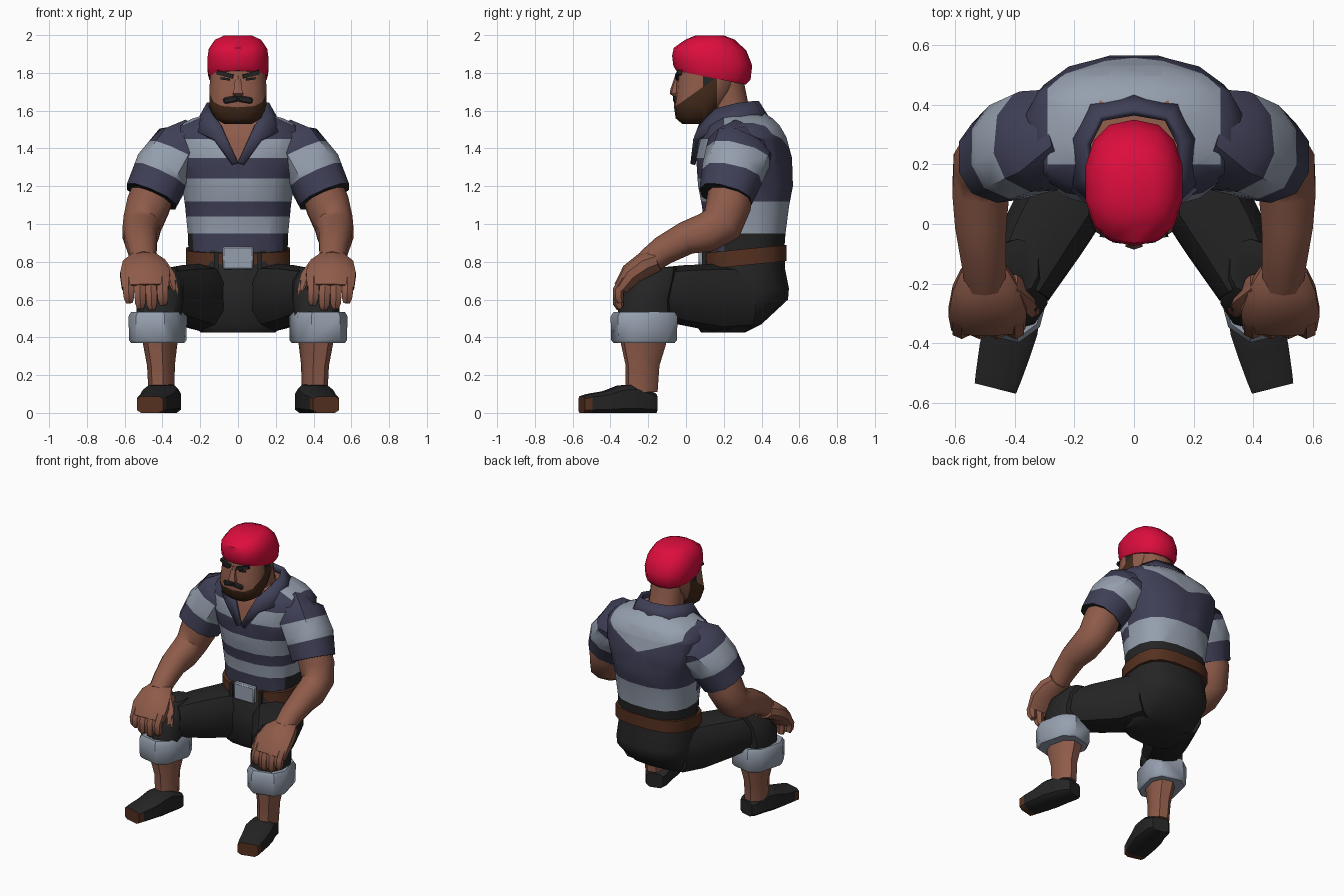
import bpy, bmesh, math
from mathutils import Vector, Matrix

if "Cube" in bpy.data.objects:
    bpy.data.objects.remove(bpy.data.objects["Cube"])

COL = {"cap_red": (0.72, 0.004, 0.047), "skin": (0.27, 0.105, 0.068), "light_grey": (0.30, 0.345, 0.42),
       "navy": (0.05, 0.05, 0.095), "charcoal": (0.018, 0.018, 0.018), "leather_brown": (0.09, 0.03, 0.014),
       "beard_brown": (0.055, 0.022, 0.01)}
MATS = {}
for k, c in COL.items():
    MATS[k] = bpy.data.materials.new(k)
    MATS[k].diffuse_color = (*c, 1)


def finish(bm, name, mat, rule=None, mirror=False, cuts=()):
    """Cut the mesh along planes, colour its faces, shade it and make the object."""
    for co, no in cuts:
        bmesh.ops.bisect_plane(bm, geom=bm.verts[:] + bm.edges[:] + bm.faces[:], dist=1e-5,
                               plane_co=co, plane_no=no)
    bmesh.ops.recalc_face_normals(bm, faces=bm.faces[:])
    used = [mat]
    for f in bm.faces:
        k = rule(f.calc_center_median()) if rule else mat
        if k not in used:
            used.append(k)
        f.material_index = used.index(k)
        f.smooth = True
    for e in bm.edges:
        e.smooth = e.calc_face_angle(0) < math.radians(42)
    me = bpy.data.meshes.new(name)
    bm.to_mesh(me)
    bm.free()
    for k in used:
        me.materials.append(MATS[k])
    ob = bpy.data.objects.new(name, me)
    bpy.context.collection.objects.link(ob)
    if mirror:
        m = ob.modifiers.new("mirror", "MIRROR")
        m.use_mirror_merge = False
    return ob


def loft(name, secs, mat, n=8, p=2.4, axis=None, side=(1, 0, 0), **kw):
    """Skin rounded rings (x, y, z, half width, half depth[, tilt]) along a path."""
    bm = bmesh.new()
    pts = [Vector(s[:3]) for s in secs]
    rings = []
    for i, s in enumerate(secs):
        t = Vector(axis) if axis else pts[min(i + 1, len(pts) - 1)] - pts[max(i - 1, 0)]
        if len(s) > 5:
            t = Vector((0, s[5], 1))
        t.normalize()
        u = Vector(side)
        u = (u - t * u.dot(t)).normalized()
        v = t.cross(u)
        ring = []
        for j in range(n):
            a = 2 * math.pi * (j + 0.5) / n
            c, d = (math.copysign(abs(q) ** (2 / p), q) for q in (math.cos(a), math.sin(a)))
            ring.append(bm.verts.new(pts[i] + u * c * s[3] + v * d * s[4]))
        rings.append(ring)
    for a, b in zip(rings, rings[1:]):
        for j in range(n):
            bm.faces.new((a[j], a[(j + 1) % n], b[(j + 1) % n], b[j]))
    bm.faces.new(rings[0])
    bm.faces.new(rings[-1])
    return finish(bm, name, mat, **kw)


def rows(data):
    """Level rings given as (z, half width, front y, back y[, tilt])."""
    return [(0, (r[2] + r[3]) / 2, r[0], r[1], (r[3] - r[2]) / 2, *r[4:]) for r in data]


def box(name, loc, size, mat, roll=0, yaw=0, bevel=0, **kw):
    bm = bmesh.new()
    bmesh.ops.create_cube(bm, size=1)
    bmesh.ops.scale(bm, vec=size, verts=bm.verts)
    if bevel:
        bmesh.ops.bevel(bm, geom=bm.edges[:], offset=bevel, segments=1, affect="EDGES")
    bm.transform(Matrix.Translation(loc) @ Matrix.Rotation(yaw, 4, "Z") @ Matrix.Rotation(roll, 4, "Y"))
    return finish(bm, name, mat, **kw)


# Shirt body with stripes, back yoke and open neck
def shirt_rule(c):
    x, y, z = abs(c.x), c.y, c.z
    if z > 1.58 or (y < 0.2 and z > 1.32 + 2.2 * x):
        return "skin"
    if z < 0.95:
        return "navy" if y < 0.2 else "charcoal"
    if y < 0.2 or (y < 0.28 and z < 1.45):
        return "light_grey" if z < 1.04 or 1.12 < z < 1.24 or 1.35 < z < 1.45 else "navy"
    return "light_grey" if z < 1.12 or (z > 1.36 + 0.4 * x and x < 0.29) else "navy"


cuts = [((0, 0, z), (0, 0, 1)) for z in (0.95, 1.04, 1.12, 1.24, 1.35, 1.45)]
cuts += [((0, y, 0), (0, 1, 0)) for y in (0.2, 0.28)]
for s in (1, -1):
    cuts += [((0, 0, 1.32), (2.2 * s, 0, -1)), ((0, 0, 1.36), (0.4 * s, 0, -1)), ((0.29 * s, 0, 0), (1, 0, 0))]
loft("shirt", rows([(0.82, .265, .11, .52), (0.95, .27, .10, .53), (1.1, .285, .08, .55), (1.2, .30, .06, .57),
                    (1.35, .35, .05, .565), (1.46, .37, .075, .535), (1.52, .33, .10, .50), (1.56, .24, .14, .46),
                    (1.585, .15, .17, .42)]),
     "navy", n=16, p=2.5, axis=(0, 0, 1), cuts=cuts, rule=shirt_rule)

# Collar: a folded band running round the neck and down to the point of the neck opening
top = [(0, .375, 1.645), (.11, .355, 1.645), (.155, .27, 1.635), (.15, .16, 1.605), (.09, .08, 1.525), (0, .04, 1.325)]
low = [(0, .435, 1.55), (.148, .405, 1.545), (.21, .29, 1.535), (.215, .13, 1.485), (.125, .05, 1.445), (.03, .035, 1.315)]
bm = bmesh.new()
a, b = ([bm.verts.new(q) for q in r] for r in (top, low))
for i in range(5):
    bm.faces.new((a[i], b[i], b[i + 1], a[i + 1]))
ob = finish(bm, "collar", "navy", mirror=True)
ob.modifiers["mirror"].use_mirror_merge = True
so = ob.modifiers.new("thickness", "SOLIDIFY")
so.thickness, so.offset = 0.025, 0

# Sleeves with a light band and a shadowed charcoal lining at the opening
A, O = Vector((.42, -.2, -.88)).normalized(), Vector((.3, .28, 1.42))


def sleeve_rule(c):
    s = (c - O).dot(A)
    return "light_grey" if .065 < s < .205 else "charcoal" if s > .315 else "navy"


loft("sleeve", [(.24, .31, 1.41, .12, .16), (.32, .28, 1.38, .15, .178), (.40, .25, 1.28, .155, .168),
                (.46, .21, 1.145, .145, .145)], "navy", n=10, mirror=True,
     cuts=[(O + A * s, A) for s in (.065, .205)], rule=sleeve_rule)

# Arms, palms, fingers and thumbs
loft("arm", [(.43, .24, 1.22, .115, .115), (.475, .225, 1.1, .12, .12), (.508, .19, 1.0, .105, .115),
             (.515, .11, .955, .10, .105), (.515, 0, .925, .09, .088), (.505, -.12, .86, .078, .078),
             (.50, -.2, .80, .07, .068)], "skin", n=10, p=2.2, mirror=True)
loft("palm", [(.505, -.15, .81, .08, .06), (.50, -.21, .79, .115, .068), (.492, -.29, .735, .138, .06),
              (.49, -.345, .66, .13, .04)], "skin", p=2.2, n=10, mirror=True)
for i, tip in enumerate((.575, .55, .555, .585)):
    x = .40 + .06 * i
    loft("finger", [(x, -.32, .71, .034, .03), (x, -.358, .65, .034, .03), (x - .003, -.358, tip + .025, .031, .028),
                    (x - .005, -.348, tip, .02, .018)], "skin", n=6, p=2.2, mirror=True)
loft("thumb", [(.43, -.21, .78, .055, .05), (.37, -.25, .71, .046, .046), (.345, -.28, .645, .034, .036),
               (.343, -.295, .57, .022, .024)], "skin", n=6, mirror=True)

# Trousers: seat, thighs and knees
loft("trouser_seat", rows([(.425, .2, .08, .31), (.47, .25, .05, .40), (.60, .275, .04, .54), (.66, .28, .04, .545),
                           (.76, .27, .08, .525), (.86, .262, .11, .52)]), "charcoal", n=14, p=2.6, axis=(0, 0, 1))
loft("thigh", [(.13, .32, .61, .15, .17), (.19, .16, .61, .16, .18), (.30, -.03, .625, .145, .157),
               (.39, -.2, .64, .12, .125)], "charcoal", n=10, p=2.6, mirror=True)
loft("knee", [(.42, -.22, .46, .12, .145), (.415, -.215, .60, .13, .14), (.405, -.18, .70, .12, .125),
              (.39, -.14, .77, .07, .09)], "charcoal", n=10, axis=(0, 0, 1), mirror=True)

# Rolled trouser cuffs, turned with the feet
TOE = Vector((.245, -.97, 0)).normalized()
ACROSS = (-TOE.y, TOE.x, 0)
loft("trouser_cuff", [(.425, -.222, z, .14 * s, .168 * s) for z, s in
                      ((.37, .93), (.385, 1), (.51, 1.02), (.535, .93))],
     "light_grey", p=3.2, axis=(0, 0, 1), side=ACROSS, mirror=True)

# Shins
loft("shin", [(.415, -.225, .45, .095, .125), (.412, -.225, .36, .085, .12), (.408, -.23, .25, .07, .09),
              (.405, -.235, .11, .066, .085)], "skin", axis=(0, 0, 1), side=ACROSS, mirror=True)

# Shoes with brown toe caps
HEEL = Vector((.368, -.165, 0))
secs = []
for d, w, h in ((0, .06, .10), (.03, .08, .115), (.11, .085, .15), (.19, .096, .145), (.27, .09, .115),
                (.36, .08, .10), (.40, .074, .088)):
    c = HEEL + TOE * d
    secs.append((c.x, c.y, h / 2, w, h / 1.93))
loft("shoe", secs, "charcoal", p=4.5, axis=TOE, side=ACROSS, mirror=True,
     rule=lambda c: "leather_brown" if (c - HEEL).dot(TOE) > .375 and c.z < .085 else "charcoal")

# Belt, belt loops and buckle
loft("belt", [(0, .315, z, .28, .222) for z in (.782, .868)], "leather_brown", n=16, p=2.8, axis=(0, -.1, 1))
box("buckle", (0, .085, .82), (.165, .04, .12), "light_grey", bevel=.008)
box("belt_loop", (.115, .1, .805), (.022, .03, .095), "charcoal", mirror=True)


# Head with beard and sideburns
def head_rule(c):
    if c.y > .165:
        return "skin"
    if c.z < 1.62 + .7 * (c.y + .06) and c.z < 1.74:
        return "beard_brown"
    return "charcoal" if .09 < c.y else "skin"


loft("head", rows([(1.53, .075, -.02, .12), (1.56, .125, -.055, .16), (1.63, .155, -.065, .20), (1.70, .155, -.055, .25),
                   (1.78, .15, -.05, .29), (1.86, .145, -.03, .30)]), "skin", n=14, p=2.7, axis=(0, 0, 1),
     cuts=[((0, y, 0), (0, 1, 0)) for y in (.09, .165)] + [((0, -.06, 1.62), (0, -.7, 1))], rule=head_rule)
loft("neck", [(0, .25, 1.5, .12, .12), (0, .225, 1.6, .115, .11), (0, .195, 1.75, .115, .11)], "skin", n=10)
loft("nose", [(0, -.042, 1.785, .016, .016), (0, -.06, 1.715, .024, .022), (0, -.064, 1.69, .032, .022),
              (0, -.055, 1.675, .022, .012)], "skin", n=6, axis=(0, 0, 1))
box("moustache", (.038, -.054, 1.658), (.08, .024, .034), "charcoal", roll=.2, yaw=.12, bevel=.008, mirror=True)
box("eyebrow", (.068, -.04, 1.792), (.09, .022, .022), "charcoal", roll=-.27, yaw=.17, mirror=True)
box("eye", (.068, -.046, 1.768), (.05, .009, .012), "charcoal", roll=-.12, yaw=.15, mirror=True)

# Knitted cap
loft("cap", rows([(1.775, .155, -.055, .32, .2), (1.80, .163, -.07, .345, .18), (1.865, .166, -.075, .352, .12),
                  (1.925, .158, -.065, .32, .04), (1.975, .125, -.005, .26, 0), (1.998, .075, .05, .20, 0)]),
     "cap_red", n=14, p=2.4)

for m in bpy.data.materials:
    if m.users and not m.is_grease_pencil:
        m.use_nodes = True
        m.node_tree.nodes["Principled BSDF"].inputs["Base Color"].default_value = m.diffuse_color
